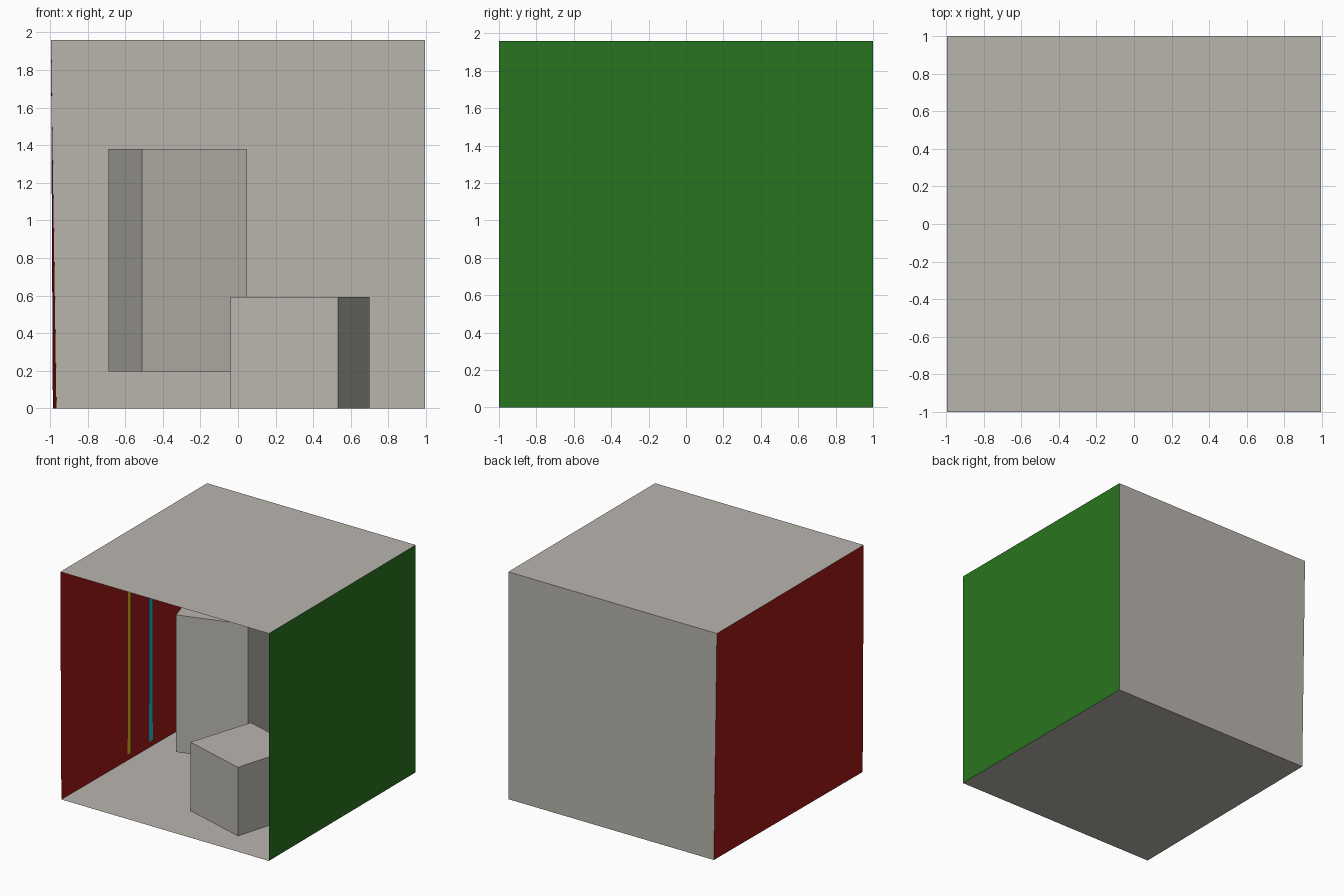
import bpy

if "Cube" in bpy.data.objects:
    bpy.data.objects.remove(bpy.data.objects["Cube"])

H = 1.96             # room height
L, R = -0.995, 0.995  # top left and right wall positions


def material(name, rgb):
    m = bpy.data.materials.new(name)
    m.diffuse_color = (*rgb, 1)
    m.use_nodes = True
    m.node_tree.nodes["Principled BSDF"].inputs["Base Color"].default_value = m.diffuse_color
    return m


def mesh_object(name, verts, faces, mat):
    me = bpy.data.meshes.new(name)
    me.from_pydata(verts, [], faces)
    me.update()
    me.materials.append(mat)
    ob = bpy.data.objects.new(name, me)
    bpy.context.collection.objects.link(ob)
    return ob


def panel(name, corners, mat):
    return mesh_object(name, corners, [(0, 1, 2, 3)], mat)


def block(name, footprint, z0, z1, mat):
    # Footprint runs counter-clockwise seen from above
    verts = [(x, y, z) for z in (z0, z1) for x, y in footprint]
    sides = [(i, (i + 1) % 4, (i + 1) % 4 + 4, i + 4) for i in range(4)]
    return mesh_object(name, verts, [(3, 2, 1, 0), (4, 5, 6, 7)] + sides, mat)


white = material("warm_white", (0.485, 0.462, 0.42))
red = material("red", (0.355, 0.009, 0.008))
green = material("green", (0.022, 0.175, 0.013))
yellow = material("yellow", (0.65, 0.55, 0.012))
cyan = material("cyan", (0.012, 0.5, 0.65))

# Room shell: thin walls, open at the front, left wall leaning slightly outward
fl, bl = (-0.985, -1, 0), (-0.966, 1, 0)
fr, br = (R, -1, 0), (R, 1, 0)
fl_top, bl_top = (L, -1, H), (L, 1, H)
fr_top, br_top = (R, -1, H), (R, 1, H)
panel("floor", [fl, fr, br, bl], white)
panel("ceiling", [fl_top, bl_top, br_top, fr_top], white)
panel("back_wall", [bl, br, br_top, bl_top], white)
panel("right_wall", [br, fr, fr_top, br_top], green)
panel("left_wall", [fl, bl, bl_top, fl_top], red)

# Ceiling light panel just below the ceiling
panel("ceiling_light", [(-0.23, -0.18, 1.95), (-0.23, 0.19, 1.95),
                        (0.24, 0.19, 1.95), (0.24, -0.18, 1.95)], white)

# Two rotated blocks, the tall one floating above the floor
block("short_block", [(-0.04, -0.59), (0.532, -0.76), (0.70, -0.19), (0.14, -0.025)],
      0, 0.591, white)
block("tall_block", [(-0.512, -0.113), (0.049, 0.064), (-0.128, 0.635), (-0.69, 0.458)],
      0.197, 1.379, white)

# Narrow coloured strips along the left wall
for name, y, mat in (("yellow_strip", -0.098, yellow), ("cyan_strip", 0.2, cyan)):
    panel(name, [(-0.97, y - 0.024, 0.05), (-0.97, y + 0.024, 0.05),
                 (-0.97, y + 0.024, 1.92), (-0.97, y - 0.024, 1.92)], mat)
